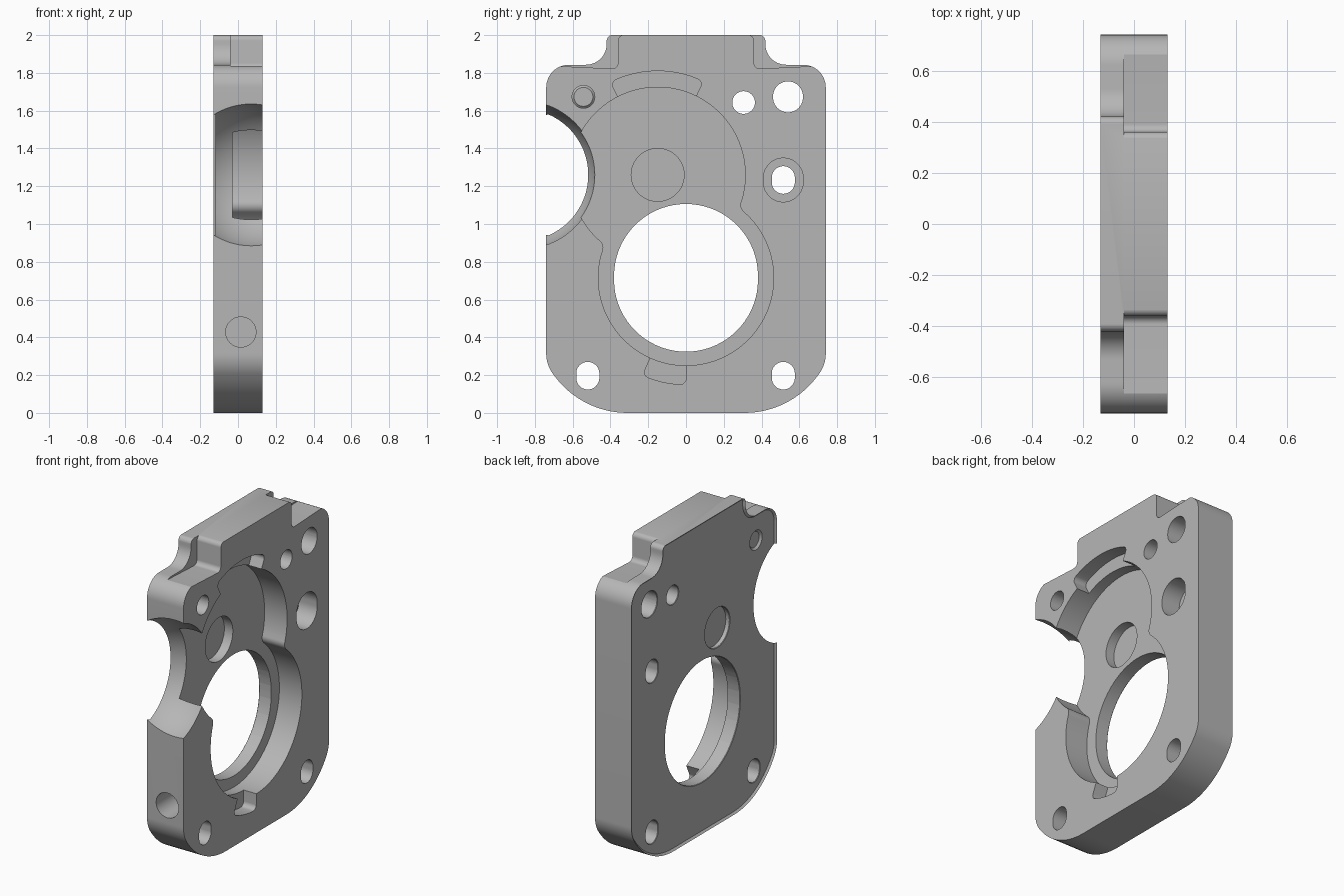
import bpy, bmesh
from math import sin, cos, tan, pi, atan2, acos, radians
from mathutils import Vector, Matrix

cube = bpy.data.objects.get("Cube")
if cube:
    bpy.data.objects.remove(cube)

BACK, FACE = -0.13, 0.13     # plate thickness runs along x
FLOOR = -0.03                # pocket floor
OUT = 0.2                    # cutters end here, beyond the face

steel = bpy.data.materials.new("plain grey metal")
steel.use_nodes = True
GREY = (0.47, 0.47, 0.47, 1)
steel.diffuse_color = GREY
steel.node_tree.nodes["Principled BSDF"].inputs["Base Color"].default_value = GREY


def arc(cy, cz, r, a0, a1, n):
    """Points of an arc in the y-z plane, angles in radians."""
    return [(cy + r * cos(a0 + (a1 - a0) * i / n),
             cz + r * sin(a0 + (a1 - a0) * i / n)) for i in range(n + 1)]


def slot(y, z, r, s=0.0, n=36):
    """Round outline, stretched upright by s each way."""
    upper, lower = arc(y, z + s, r, 0, pi, n), arc(y, z - s, r, pi, 2 * pi, n)
    return upper + lower if s else upper[:-1] + lower[:-1]


def rounded(corners, n=10):
    """Fillet each corner (y, z, radius); a plain (y, z) stays sharp."""
    pts = []
    for i, c in enumerate(corners):
        p = Vector(c[:2])
        if len(c) < 3:
            pts.append(tuple(p))
            continue
        u = (Vector(corners[i - 1][:2]) - p).normalized()
        v = (Vector(corners[(i + 1) % len(corners)][:2]) - p).normalized()
        half = u.angle(v) / 2
        centre = p + (u + v).normalized() * (c[2] / sin(half))
        s = p + u * (c[2] / tan(half)) - centre
        e = p + v * (c[2] / tan(half)) - centre
        a0 = atan2(s.y, s.x)
        turn = (atan2(e.y, e.x) - a0 + pi) % (2 * pi) - pi
        pts += arc(centre.x, centre.y, c[2], a0, a0 + turn, n)
    return pts


def finish(name, bm):
    bmesh.ops.recalc_face_normals(bm, faces=bm.faces)
    mesh = bpy.data.meshes.new(name)
    bm.to_mesh(mesh)
    bm.free()
    mesh.materials.append(steel)
    obj = bpy.data.objects.new(name, mesh)
    bpy.context.collection.objects.link(obj)
    return obj


def loft(name, a, xa, b, xb, chamfer=0.0):
    """Solid between two matching outlines; optional chamfer at the first."""
    bm = bmesh.new()
    va = [bm.verts.new((xa, *p)) for p in a]
    vb = [bm.verts.new((xb, *p)) for p in b]
    cap = bm.faces.new(va)
    bm.faces.new(vb[::-1])
    for i in range(len(va)):
        bm.faces.new((va[i - 1], va[i], vb[i], vb[i - 1]))
    if chamfer:
        bmesh.ops.recalc_face_normals(bm, faces=bm.faces)
        bmesh.ops.inset_region(bm, faces=[cap], thickness=chamfer, use_even_offset=True)
        for v in va:
            v.co.x = xa + chamfer
    return finish(name, bm)


def prism(name, pts, x0, x1):
    return loft(name, pts, x0, pts, x1)


def cut(cutter):
    mod = plate.modifiers.new("cut", "BOOLEAN")
    mod.operation, mod.solver, mod.object = "DIFFERENCE", "EXACT", cutter
    bpy.context.view_layer.objects.active = plate
    bpy.ops.object.modifier_apply(modifier=mod.name)
    bpy.data.objects.remove(cutter)


def bore(y, z, r, s=0.0, chamfer=0.015):
    """Through hole with a chamfer on the back face."""
    cut(prism("hole", slot(y, z, r, s), -OUT, OUT))
    e = 0.01
    cut(loft("hole_chamfer", slot(y, z, r + chamfer + e, s), BACK - e,
             slot(y, z, r - e, s), BACK + chamfer + e))


def sector(cy, cz, r0, r1, a0, a1):
    """Arc-shaped notch with rounded outer corners."""
    def at(r, a):
        return (cy + r * cos(a), cz + r * sin(a))
    k = radians(5)
    return rounded([at(r0, a0), (*at(r1, a0), 0.03),
                    *arc(cy, cz, r1, a0 + k, a1 - k, 16),
                    (*at(r1, a1), 0.03), at(r0, a1)])


# Plate outline: right half mirrored to the left
half = [(0.549, 0, 0.48), (0.74, 0.254, 0.18), (0.74, 1.843, 0.12),
        (0.42, 1.843, 0.11), (0.42, 2, 0.03)]
outline = rounded(half + [(-y, z, r) for y, z, r in reversed(half)], 14)
plate = loft("housing_plate", outline, BACK, outline, FACE, 0.012)

# Stepped shoulders beside the top tab
step = rounded([(0.2, 2.0005), (0.36, 2.0005, 0.03), (0.36, 1.821, 0.03),
                (0.68, 1.836), (0.9, 1.95), (0.9, 2.1), (0.2, 2.1)])
for side in (1, -1):
    cut(prism("shoulder_step", [(side * y, z) for y, z in step], -0.04, OUT))

# Two-lobed pocket with softened cusps
UP, LOW, R = Vector((-0.15, 1.26)), Vector((0, 0.715)), 0.464
d = LOW - UP
axis, spread = atan2(d.y, d.x), acos(d.length / 2 / R)
gap = radians(7)
cusps = [UP + R * Vector((cos(axis + k * spread), sin(axis + k * spread))) for k in (-1, 1)]
pocket = rounded(
    arc(*UP, R, axis + spread + gap, axis + 2 * pi - spread - gap, 72)
    + [(*cusps[0], 0.05)]
    + arc(*LOW, R, axis - pi + spread + gap, axis + pi - spread - gap, 72)
    + [(*cusps[1], 0.05)])
cut(prism("pocket", pocket, FLOOR, OUT))

# Shallow arc notches above and below the pocket
cut(prism("upper_notch", sector(*UP, 0.4, 0.55, radians(64), radians(117)), 0.04, OUT))
cut(prism("lower_notch", sector(*LOW, 0.4, 0.565, radians(246), radians(270)), 0.04, OUT))

# Main bore, shaft hole and its counterbore
bore(*LOW, 0.381, 0.01)
bore(*UP, 0.126)
cut(prism("shaft_counterbore", slot(*UP, 0.14), -0.09, OUT))

# Bolt holes: y, z, radius, upright stretch
for hole in ((-0.52, 0.197, 0.061, 0.012), (0.515, 0.197, 0.061, 0.012),
             (-0.543, 1.673, 0.06, 0), (0.305, 1.643, 0.06, 0),
             (0.54, 1.673, 0.079, 0.003), (0.515, 1.233, 0.061, 0.012)):
    bore(*hole)
cut(prism("bolt_counterbore", slot(0.515, 1.233, 0.105, 0.011), 0.0, OUT))

# Spherical bite in the front edge
bm = bmesh.new()
bmesh.ops.create_uvsphere(bm, u_segments=96, v_segments=64, radius=0.396,
                          matrix=Matrix.Translation((0.07, -0.866, 1.26)))
cut(finish("edge_bite", bm))

# Blind hole in the front edge
bm = bmesh.new()
bmesh.ops.create_cone(bm, cap_ends=True, segments=48, radius1=0.08, radius2=0.08, depth=0.4,
                      matrix=Matrix.Translation((0.015, -0.76, 0.428)) @ Matrix.Rotation(pi / 2, 4, "X"))
cut(finish("edge_hole", bm))

# Smooth curved walls, keep crisp edges
for obj in bpy.context.selected_objects:
    obj.select_set(False)
plate.select_set(True)
bpy.context.view_layer.objects.active = plate
bpy.ops.object.shade_smooth_by_angle(angle=radians(25))
